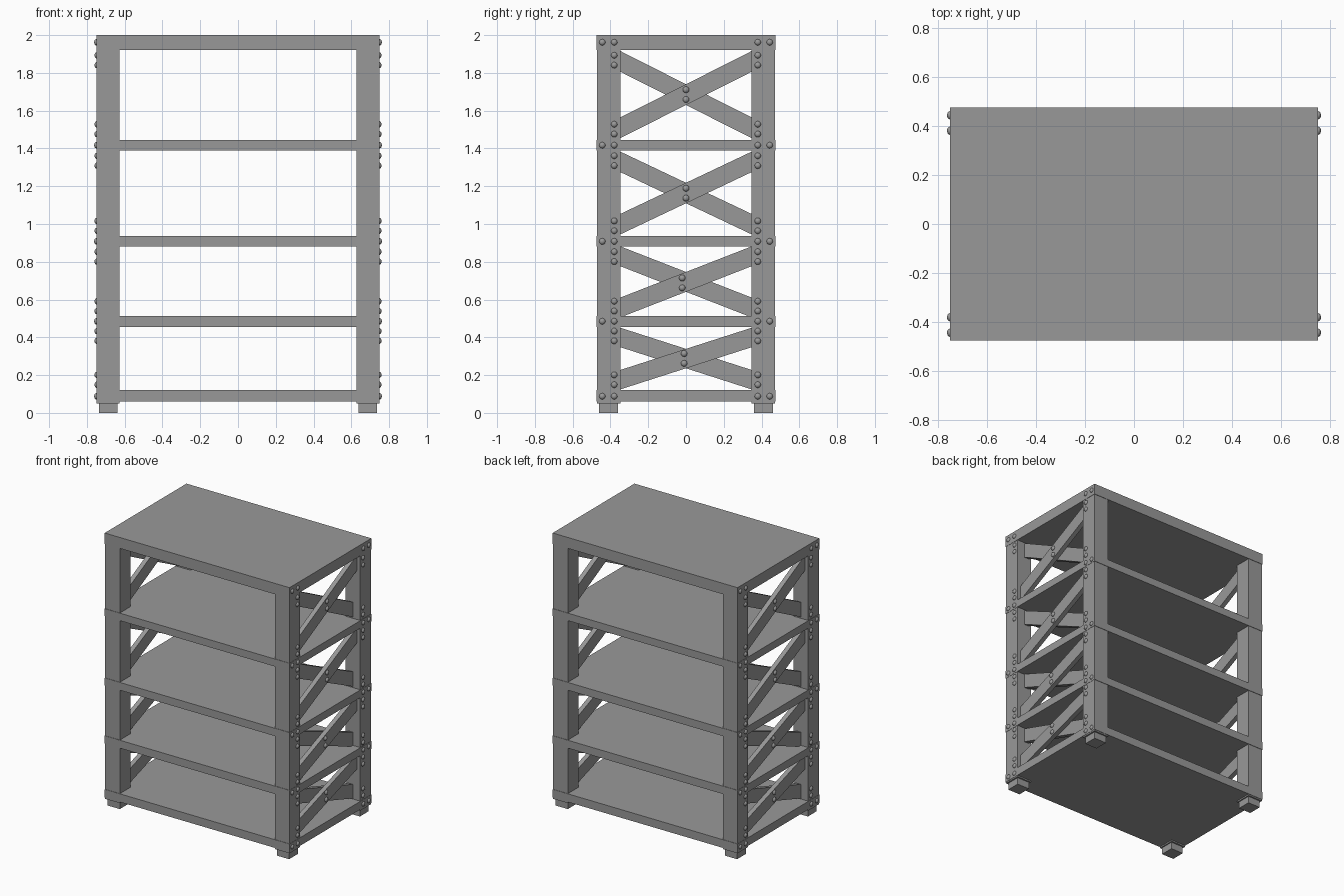
import bpy, bmesh, math
from mathutils import Matrix, Vector

if "Cube" in bpy.data.objects:
    bpy.data.objects.remove(bpy.data.objects["Cube"])

PI = math.pi

# Dark grey metal
metal = bpy.data.materials.new("dark_grey_metal")
metal.diffuse_color = (0.318, 0.318, 0.318, 1)
metal.use_nodes = True
metal.node_tree.nodes["Principled BSDF"].inputs["Base Color"].default_value = metal.diffuse_color


def add_object(name, bm):
    me = bpy.data.meshes.new(name)
    bm.to_mesh(me)
    bm.free()
    me.materials.append(metal)
    ob = bpy.data.objects.new(name, me)
    bpy.context.collection.objects.link(ob)
    return ob


def box(name, lo, hi):
    lo, hi = Vector(lo), Vector(hi)
    bm = bmesh.new()
    m = Matrix.Translation((lo + hi) / 2) @ Matrix.Diagonal((*(hi - lo), 1))
    bmesh.ops.create_cube(bm, size=1, matrix=m)
    return add_object(name, bm)


# Posts and feet at the four corners
for sx, nx in ((-1, "left"), (1, "right")):
    for sy, ny in ((-1, "front"), (1, "back")):
        def corner(part, x0, x1, y0, y1, z0, z1):
            xs, ys = sorted((sx * x0, sx * x1)), sorted((sy * y0, sy * y1))
            box(f"{ny}_{nx}_{part}", (xs[0], ys[0], z0), (xs[1], ys[1], z1))
        corner("post", 0.628, 0.748, 0.348, 0.471, 0.05, 1.99)
        corner("foot", 0.637, 0.737, 0.36, 0.46, 0.0, 0.06)

# Shelves
shelves = [(0.06, 0.12), (0.455, 0.513), (0.88, 0.937), (1.39, 1.445), (1.92, 2.0)]
for i, (z0, z1) in enumerate(shelves):
    box(f"shelf_{i + 1}", (-0.75, -0.474, z0), (0.75, 0.474, z1))


# Flat diagonal bar, running between two heights at the inner post faces
def brace(name, x0, x1, z_front, z_back, side):
    ang = math.atan2(z_back - z_front, 0.70)
    half = 0.37 / math.cos(ang)
    ob = box(name, (x0, -half, -0.049), (x1, half, 0.049))
    place = Matrix.Translation((0, 0, (z_front + z_back) / 2)) @ Matrix.Rotation(ang, 4, 'X')
    ob.data.transform(Matrix.Rotation(side, 4, 'Z') @ place)


# Cross braces: bottom height, top height; second side is a half turn
crosses = [(0.175, 0.40), (0.557, 0.83), (0.998, 1.33), (1.508, 1.862)]
for side, label in ((0, "right"), (PI, "left")):
    for i, (lo, hi) in enumerate(crosses):
        brace(f"{label}_outer_brace_{i + 1}", 0.688, 0.722, lo, hi, side)
        brace(f"{label}_inner_brace_{i + 1}", 0.654, 0.688, hi, lo, side)

# Bolt positions (x, y, z) on the right side
bolts = []
for z in (0.088, 0.485, 0.908, 1.417, 1.962):
    bolts += [(0.749, s * y, z) for s in (-1, 1) for y in (0.38, 0.443)]
for z in (0.175, 0.407, 0.565, 0.827, 0.99, 1.335, 1.502, 1.867):
    bolts += [(0.747, s * 0.38, z + d) for s in (-1, 1) for d in (-0.026, 0.026)]
for y, z in ((-0.01, 0.288), (-0.02, 0.688), (0, 1.163), (0, 1.685)):
    bolts += [(0.722, y, z + d) for d in (-0.026, 0.026)]

# Domed bolt heads
for side, label in ((0, "right"), (PI, "left")):
    bm = bmesh.new()
    for p in bolts:
        m = (Matrix.Rotation(side, 4, 'Z') @ Matrix.Translation(p)
             @ Matrix.Diagonal((0.75, 1, 1, 1)) @ Matrix.Rotation(PI / 2, 4, 'Y'))
        bmesh.ops.create_uvsphere(bm, u_segments=12, v_segments=8, radius=0.017, matrix=m)
    for f in bm.faces:
        f.smooth = True
    add_object(f"{label}_bolts", bm)
